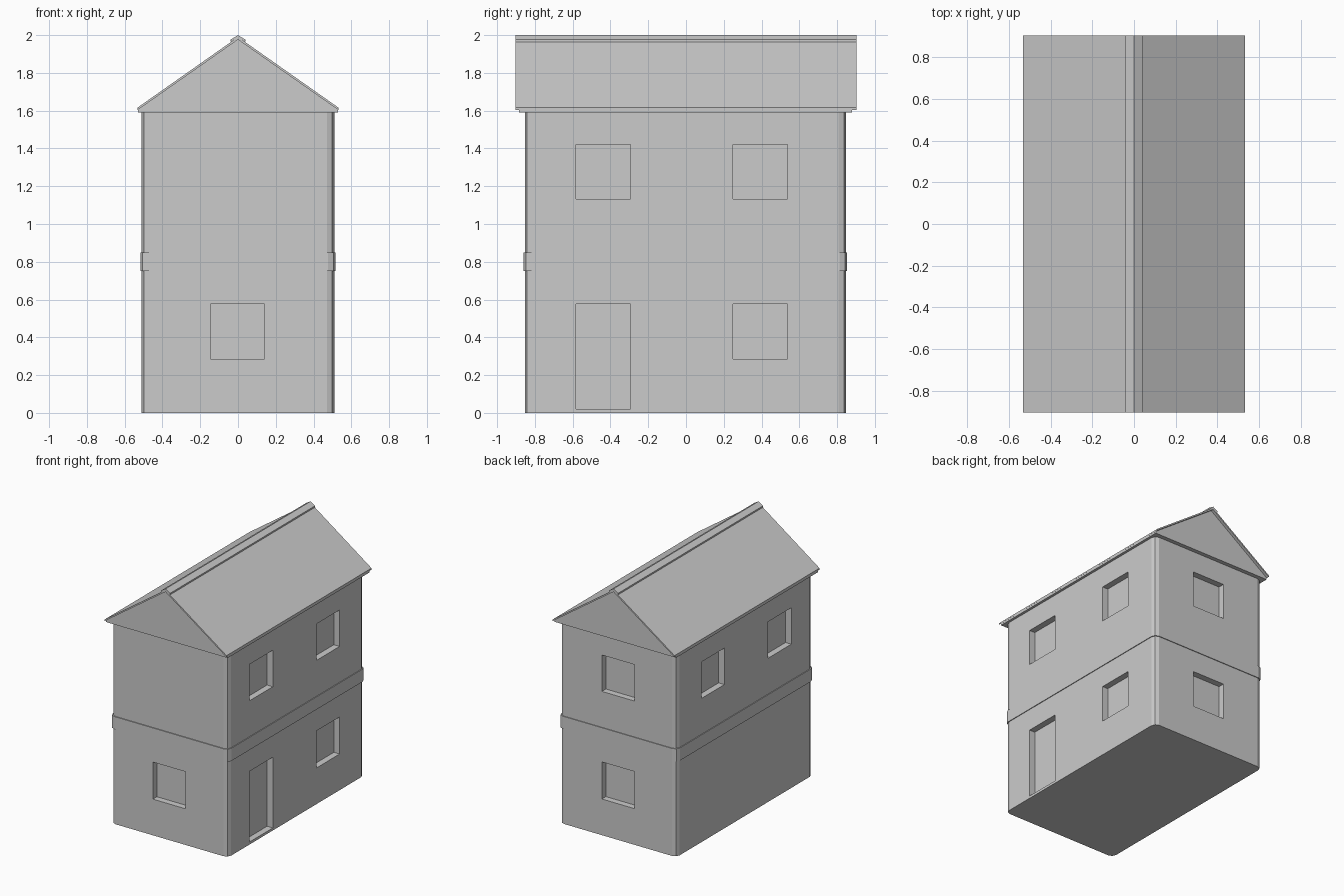
import bpy
import bmesh

if "Cube" in bpy.data.objects:
    bpy.data.objects.remove(bpy.data.objects["Cube"], do_unlink=True)

GREY = (0.6, 0.6, 0.6, 1.0)
plaster = bpy.data.materials.new("light grey")
plaster.use_nodes = True
plaster.diffuse_color = GREY
plaster.node_tree.nodes["Principled BSDF"].inputs["Base Color"].default_value = GREY


def add_box(bm, x, y, z):
    """Add a box spanning the given (low, high) ranges."""
    verts = bmesh.ops.create_cube(bm, size=1)["verts"]
    for v in verts:
        for i, (lo, hi) in enumerate((x, y, z)):
            v.co[i] = lo if v.co[i] < 0 else hi


def finish(name, bm):
    bmesh.ops.recalc_face_normals(bm, faces=bm.faces)
    mesh = bpy.data.meshes.new(name)
    bm.to_mesh(mesh)
    bm.free()
    mesh.materials.append(plaster)
    obj = bpy.data.objects.new(name, mesh)
    bpy.context.collection.objects.link(obj)
    return obj


def rounded_block(name, x, y, z, radius):
    """Box with its four upright corners rounded in two facets."""
    bm = bmesh.new()
    add_box(bm, x, y, z)
    upright = [e for e in bm.edges if abs(e.verts[0].co.z - e.verts[1].co.z) > 0.01]
    bmesh.ops.bevel(bm, geom=upright, offset=radius, segments=2, profile=0.5,
                    affect='EDGES')
    return finish(name, bm)


def extrude_profile(name, points, y):
    """Extrude an x-z outline between two y positions."""
    bm = bmesh.new()
    face = bm.faces.new([bm.verts.new((px, y[0], pz)) for px, pz in points])
    moved = bmesh.ops.extrude_face_region(bm, geom=[face])["geom"]
    bmesh.ops.translate(bm, vec=(0, y[1] - y[0], 0),
                        verts=[g for g in moved if isinstance(g, bmesh.types.BMVert)])
    return finish(name, bm)


def gabled(half, edge_top, apex_top, edge_low, apex_low):
    """Symmetric chevron outline."""
    return [(-half, edge_top), (0, apex_top), (half, edge_top),
            (half, edge_low), (0, apex_low), (-half, edge_low)]


# Walls and the raised band between storeys
WALL_X, WALL_Y = (-0.51, 0.51), (-0.853, 0.847)
walls = rounded_block("walls", WALL_X, WALL_Y, (0, 1.6), 0.04)
rounded_block("storey_band", (-0.516, 0.516), (-0.86, 0.853), (0.75, 0.85), 0.04)

# Recessed windows and door
LOWER, UPPER, DOOR = (0.285, 0.577), (1.133, 1.42), (0.02, 0.577)
MIDDLE, NEAR, FAR = (-0.145, 0.14), (-0.583, -0.295), (0.25, 0.537)
DEPTH, OUT = 0.05, 0.1


def recess_range(walls_range, side):
    edge = walls_range[1] if side > 0 else walls_range[0]
    return tuple(sorted((edge - side * DEPTH, edge + side * OUT)))


cut = bmesh.new()
for side, span, height in ((1, NEAR, DOOR), (1, FAR, LOWER), (1, NEAR, UPPER),
                           (1, FAR, UPPER), (-1, NEAR, UPPER), (-1, FAR, UPPER)):
    add_box(cut, recess_range(WALL_X, side), span, height)
for side, height in ((-1, LOWER), (1, LOWER), (1, UPPER)):
    add_box(cut, MIDDLE, recess_range(WALL_Y, side), height)
cutter = finish("opening_cutter", cut)
cutter.hide_render = True

openings = walls.modifiers.new("openings", 'BOOLEAN')
openings.operation = 'DIFFERENCE'
openings.solver = 'EXACT'
openings.object = cutter
bpy.context.view_layer.objects.active = walls
walls.select_set(True)
bpy.ops.object.modifier_apply(modifier=openings.name)
bpy.data.objects.remove(cutter, do_unlink=True)

# Gable block, roof sheet and ridge cap
extrude_profile("gable", [(-0.53, 1.59), (-0.53, 1.605), (0, 1.978),
                          (0.53, 1.605), (0.53, 1.59)], (-0.885, 0.88))
ROOF_Y = (-0.903, 0.903)
extrude_profile("roof_sheet", gabled(0.532, 1.616, 1.99, 1.603, 1.976), ROOF_Y)
extrude_profile("ridge_cap", gabled(0.04, 1.976, 2.0, 1.964, 1.988), ROOF_Y)
